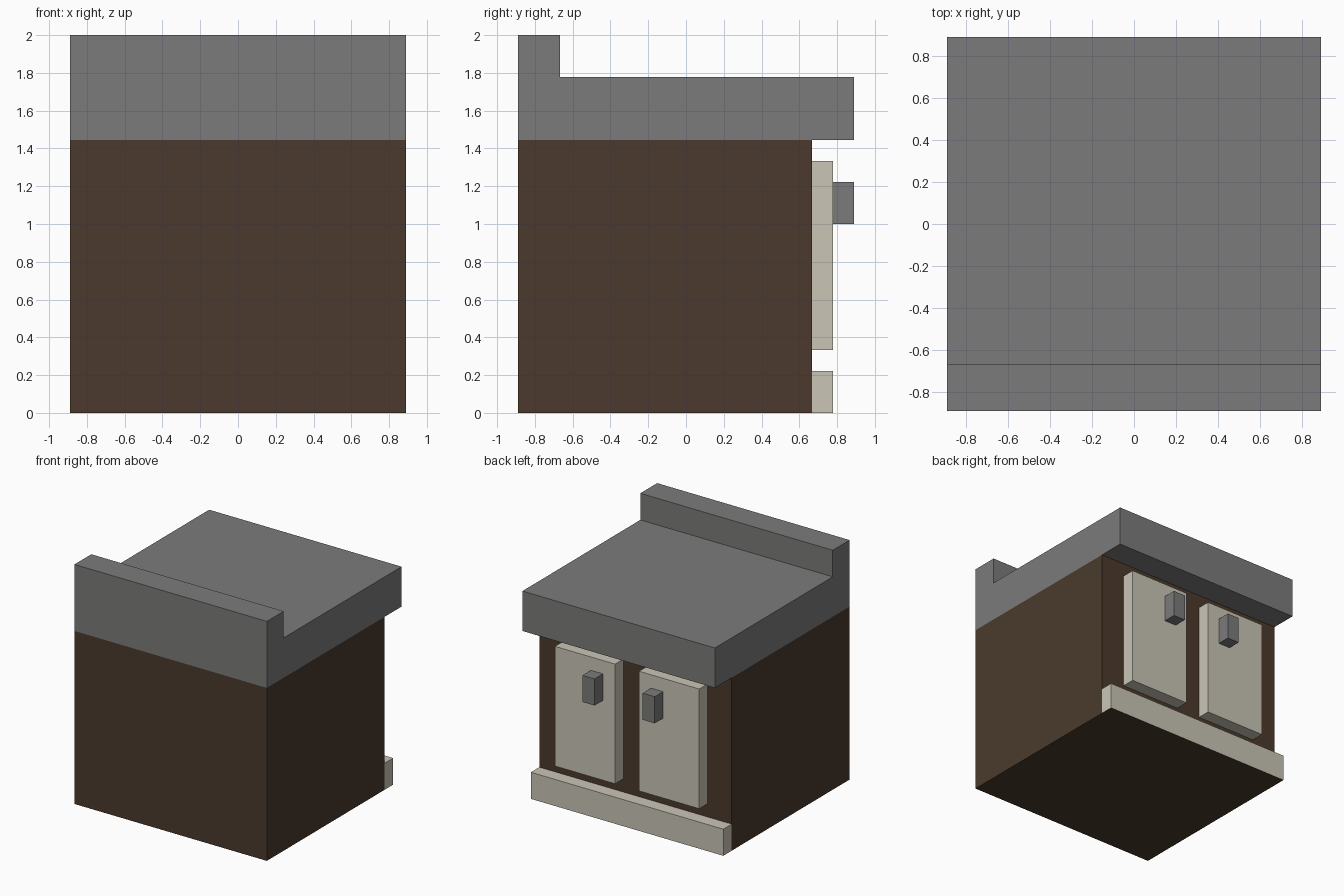
import bpy
import bmesh

cube = bpy.data.objects.get("Cube")
if cube:
    bpy.data.objects.remove(cube, do_unlink=True)

U = 1 / 9   # design grid step
HALF = 8    # half width in steps


def material(name, color):
    mat = bpy.data.materials.new(name)
    mat.use_nodes = True
    mat.diffuse_color = (*color, 1)
    mat.node_tree.nodes["Principled BSDF"].inputs["Base Color"].default_value = (*color, 1)
    return mat


wood = material("dark wood", (0.069, 0.042, 0.026))
stone = material("grey stone", (0.195, 0.198, 0.194))
cream = material("cream paint", (0.59, 0.56, 0.47))


def extrude(name, profile, x0, x1, *mats):
    """Extrude a (y, z) profile along x, all in grid steps."""
    bm = bmesh.new()
    face = bm.faces.new([bm.verts.new((x0 * U, y * U, z * U)) for y, z in profile])
    moved = bmesh.ops.extrude_face_region(bm, geom=[face])["geom"]
    verts = [v for v in moved if isinstance(v, bmesh.types.BMVert)]
    bmesh.ops.translate(bm, verts=verts, vec=((x1 - x0) * U, 0, 0))
    bmesh.ops.recalc_face_normals(bm, faces=bm.faces)
    mesh = bpy.data.meshes.new(name)
    bm.to_mesh(mesh)
    bm.free()
    for mat in mats:
        mesh.materials.append(mat)
    obj = bpy.data.objects.new(name, mesh)
    bpy.context.collection.objects.link(obj)
    return obj


def box(name, x, y, z, *mats):
    profile = [(y[0], z[0]), (y[1], z[0]), (y[1], z[1]), (y[0], z[1])]
    return extrude(name, profile, x[0], x[1], *mats)


# Cabinet body
box("cabinet_body", (-HALF, HALF), (-8, 6), (0, 13), wood)

# Countertop with raised ledge, one L-shaped profile
extrude("countertop", [(-8, 13), (8, 13), (8, 16), (-6, 16), (-6, 18), (-8, 18)],
        -HALF, HALF, stone)

# Baseboard, with a wooden underside
baseboard = box("baseboard", (-HALF, HALF), (6, 7), (0, 2), cream, wood)
for poly in baseboard.data.polygons:
    if poly.normal.z < -0.5:
        poly.material_index = 1

# Pair of doors with handles
for side, s in (("left", 1), ("right", -1)):
    box(side + "_door", sorted((s, s * 6)), (6, 7), (3, 12), cream)
    box(side + "_handle", sorted((s * 2, s * 3)), (7, 8), (9, 11), stone)
